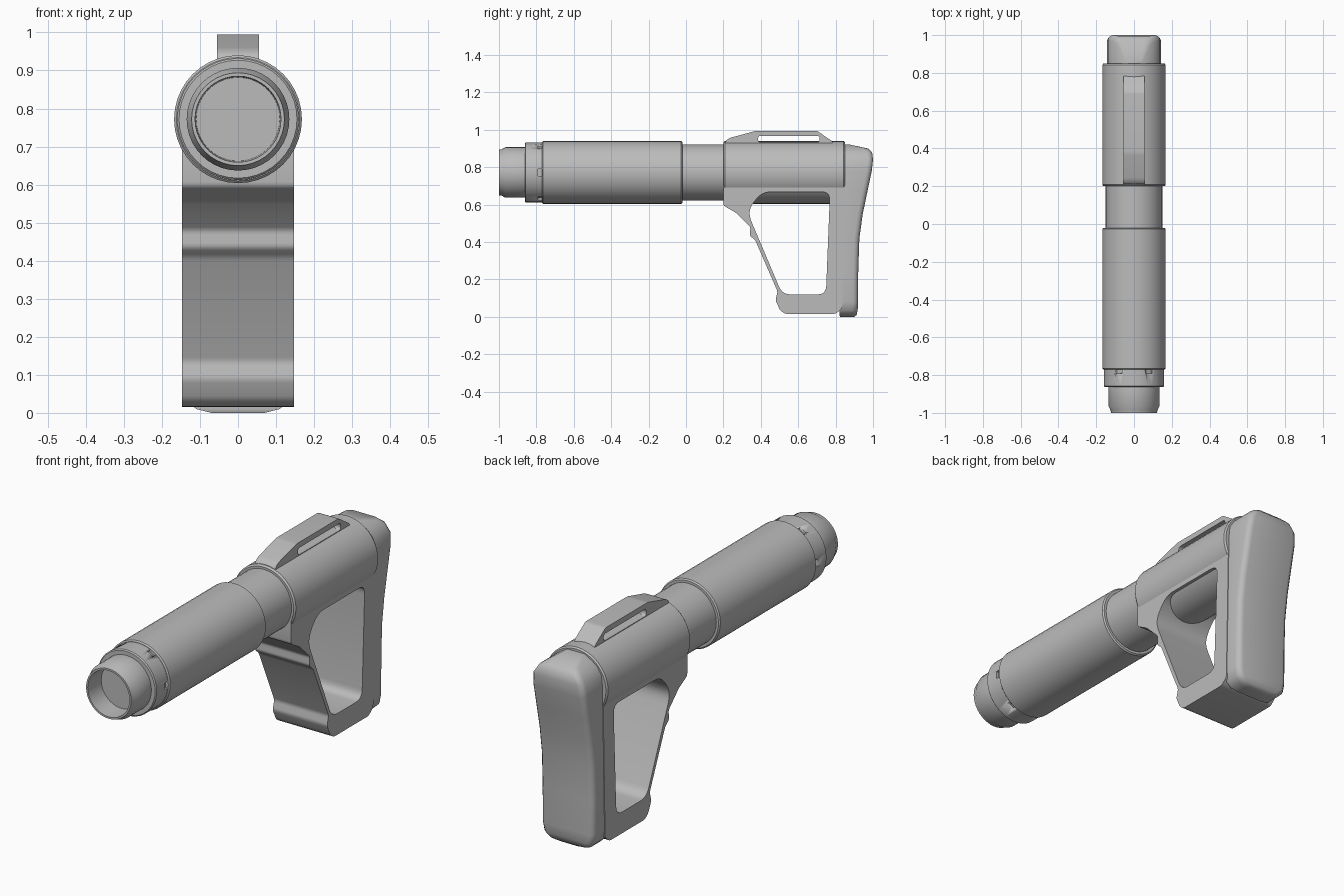
import bpy, bmesh, math
from mathutils import Matrix, Vector

cube = bpy.data.objects.get("Cube")
if cube:
    bpy.data.objects.remove(cube, do_unlink=True)

AXIS_Z = 0.772
grey = bpy.data.materials.new("mid grey")
grey.use_nodes = True
grey.diffuse_color = (0.5, 0.5, 0.5, 1)
grey.node_tree.nodes["Principled BSDF"].inputs["Base Color"].default_value = (0.5, 0.5, 0.5, 1)


def add(name, mesh, angle=35):
    mesh.materials.clear()
    mesh.materials.append(grey)
    ob = bpy.data.objects.new(name, mesh)
    bpy.context.collection.objects.link(ob)
    bpy.ops.object.select_all(action="DESELECT")
    ob.select_set(True)
    bpy.context.view_layer.objects.active = ob
    bpy.ops.object.shade_smooth_by_angle(angle=math.radians(angle))
    return ob


def from_bmesh(name, bm, angle=35):
    bmesh.ops.recalc_face_normals(bm, faces=bm.faces)
    mesh = bpy.data.meshes.new(name)
    bm.to_mesh(mesh)
    bm.free()
    return add(name, mesh, angle)


def loft(bm, rings):
    """Skin a list of equal point rings and close both ends."""
    rings = [[bm.verts.new(p) for p in ring] for ring in rings]
    n = len(rings[0])
    for a, b in zip(rings, rings[1:]):
        for i in range(n):
            j = (i + 1) % n
            bm.faces.new((a[i], a[j], b[j], b[i]))
    bm.faces.new(rings[0])
    bm.faces.new(rings[-1])


def lathe(name, profile, sides=40):
    """Turn (y, radius) pairs about the tube axis."""
    bm = bmesh.new()
    turn = [2 * math.pi * i / sides for i in range(sides)]
    loft(bm, [[(r * math.cos(a), y, AXIS_Z + r * math.sin(a)) for a in turn]
              for y, r in profile])
    return from_bmesh(name, bm)


def rounded(points, radius, steps=5):
    """Replace each corner of a loop with a small curve."""
    out = []
    for i, p in enumerate(points):
        p = Vector(p)
        before, after = Vector(points[i - 1]), Vector(points[(i + 1) % len(points)])
        a = p + (before - p).normalized() * min(radius, (before - p).length * 0.45)
        b = p + (after - p).normalized() * min(radius, (after - p).length * 0.45)
        for s in range(steps + 1):
            t = s / steps
            out.append(a * (1 - t) ** 2 + p * 2 * t * (1 - t) + b * t * t)
    return out


def plate(name, loops, half_width):
    """Extrude side-view (y, z) loops across x; inner loops become holes."""
    curve = bpy.data.curves.new(name, "CURVE")
    curve.dimensions = "2D"
    curve.fill_mode = "BOTH"
    curve.extrude = half_width
    for loop in loops:
        spline = curve.splines.new("POLY")
        spline.points.add(len(loop) - 1)
        for pt, co in zip(spline.points, loop):
            pt.co = (co[0], co[1], 0, 1)
        spline.use_cyclic_u = True
    temp = bpy.data.objects.new(name + " curve", curve)
    bpy.context.collection.objects.link(temp)
    bpy.context.view_layer.update()
    graph = bpy.context.evaluated_depsgraph_get()
    mesh = bpy.data.meshes.new_from_object(temp.evaluated_get(graph))
    bpy.data.objects.remove(temp, do_unlink=True)
    mesh.transform(Matrix(((0, 0, 1, 0), (1, 0, 0, 0), (0, 1, 0, 0), (0, 0, 0, 1))))
    bm = bmesh.new()
    bm.from_mesh(mesh)
    bmesh.ops.remove_doubles(bm, verts=bm.verts, dist=0.0002)
    return from_bmesh(name, bm)


# Tube sections along the axis
lathe("nose_tube", [(-0.8, 0.13), (-0.86, 0.135), (-0.965, 0.135), (-0.985, 0.124),
                    (-1.0, 0.122), (-1.0, 0.113), (-0.9, 0.11)])
lathe("main_tube", [(-0.77, 0.162), (-0.764, 0.168), (-0.026, 0.168), (-0.02, 0.162)])
lathe("rear_tube", [(-0.03, 0.15), (0.25, 0.15)])
lathe("stock_sleeve", [(0.2, 0.161), (0.208, 0.168), (0.842, 0.168), (0.85, 0.162)])

# Locking ring with six notches in its rear edge
ring = lathe("locking_ring", [(-0.862, 0.155), (-0.857, 0.16), (-0.76, 0.16)])
bm = bmesh.new()
for i in range(6):
    a = math.radians(60 * i)
    place = (Matrix.Translation((0, 0, AXIS_Z)) @ Matrix.Rotation(a, 4, "Y")
             @ Matrix.Translation((0.16, -0.78, 0)) @ Matrix.Diagonal((0.026, 0.024, 0.036, 1)))
    bmesh.ops.create_cube(bm, size=1, matrix=place)
cutter = from_bmesh("notch_cutter", bm)
cutter.hide_render = True
cutter.hide_set(True)
cut = ring.modifiers.new("Notches", "BOOLEAN")
cut.operation = "DIFFERENCE"
cut.solver = "EXACT"
cut.object = cutter
bpy.context.view_layer.update()
cut_mesh = bpy.data.meshes.new_from_object(
    ring.evaluated_get(bpy.context.evaluated_depsgraph_get()))
ring.modifiers.clear()
ring.data = cut_mesh
bpy.data.objects.remove(cutter, do_unlink=True)

# Stock frame with its large window
outline = [(0.2, 0.74), (0.2, 0.595), (0.265, 0.558), (0.345, 0.48), (0.34, 0.435),
           (0.37, 0.41), (0.49, 0.135), (0.478, 0.09), (0.503, 0.035), (0.53, 0.016),
           (0.8, 0.016), (0.835, 0.045), (0.85, 0.74)]
window = [(0.335, 0.545), (0.35, 0.6), (0.41, 0.668), (0.77, 0.668), (0.748, 0.12), (0.515, 0.12)]
plate("stock_frame", [rounded(outline, 0.012, 3), rounded(window, 0.045)], 0.147)

# Top rail with a long slot
rail = [(0.21, 0.9), (0.21, 0.94), (0.235, 0.957), (0.375, 0.995), (0.7, 0.995),
        (0.785, 0.937), (0.785, 0.9)]
slot = [(0.385, 0.934), (0.385, 0.968), (0.715, 0.968), (0.715, 0.934)]
plate("top_rail", [rounded(rail, 0.012, 3), rounded(slot, 0.016)], 0.055)

# Butt pad: horizontal slices of height, front y, back y and half width
slices = [(0.0, 0.825, 0.9, 0.07), (0.01, 0.82, 0.912, 0.11), (0.035, 0.82, 0.918, 0.136),
          (0.08, 0.82, 0.92, 0.144), (0.25, 0.828, 0.921, 0.144), (0.42, 0.834, 0.927, 0.144),
          (0.55, 0.84, 0.945, 0.144), (0.68, 0.845, 0.972, 0.144), (0.78, 0.845, 0.993, 0.144),
          (0.84, 0.845, 1.0, 0.138), (0.88, 0.845, 0.995, 0.112), (0.9, 0.845, 0.975, 0.085),
          (0.922, 0.845, 0.87, 0.045)]
bm = bmesh.new()
rings = []
for z, front, back, w in slices:
    r = min(0.028, (back - front) * 0.4)
    half = [(w, front)] + [(w - r + r * math.cos(t), back - r + r * math.sin(t))
                           for t in (0, math.pi / 6, math.pi / 3, math.pi / 2)]
    rings.append([(x, y, z) for x, y in half] + [(-x, y, z) for x, y in reversed(half)])
loft(bm, rings)
from_bmesh("butt_pad", bm, 45)
